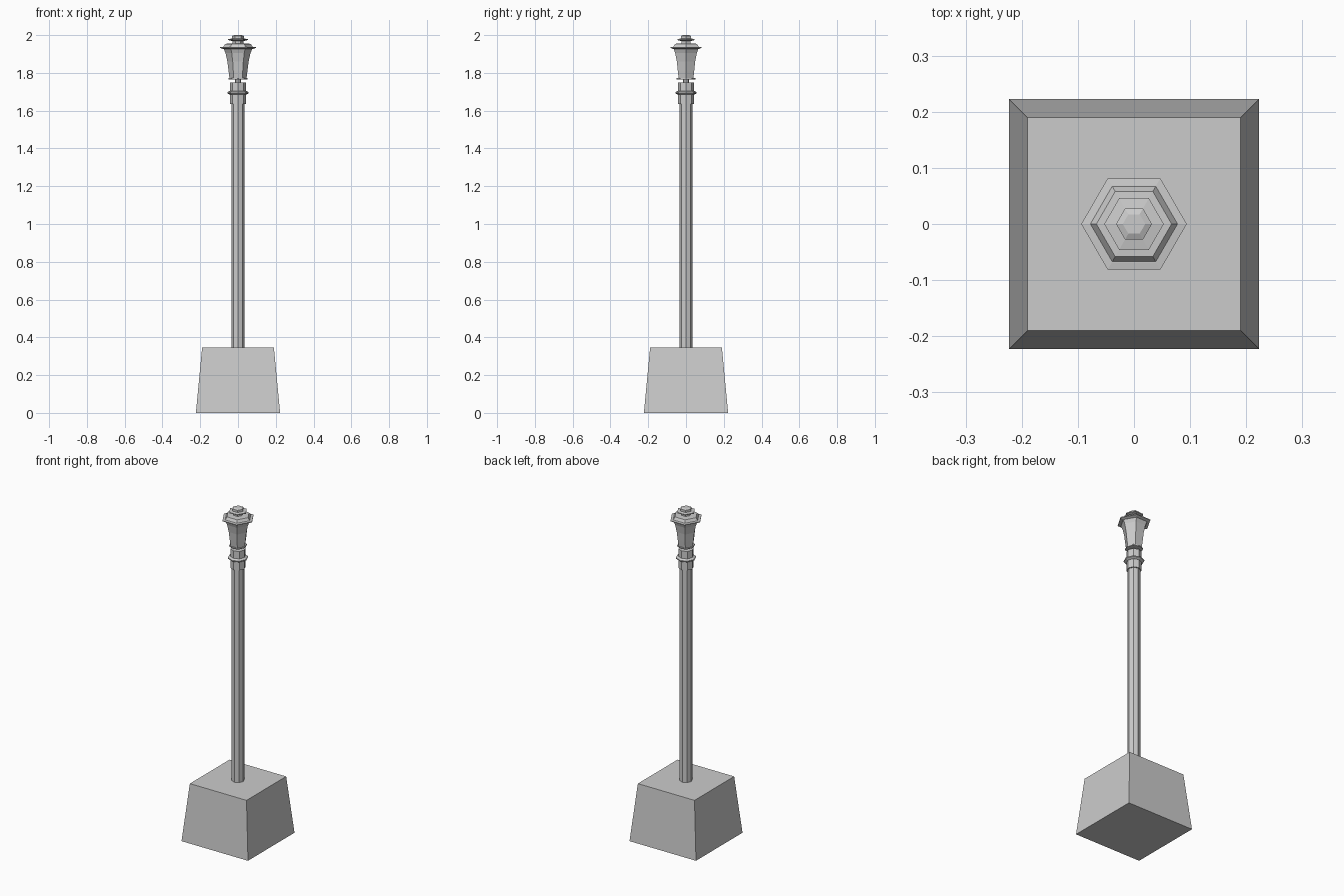
import bpy, bmesh
from math import cos, sin, pi

if "Cube" in bpy.data.objects:
    bpy.data.objects.remove(bpy.data.objects["Cube"])


def turned(name, sides, profile, phase=0.0):
    """Stack flat-faced polygon rings (radius, z) into one closed solid."""
    bm = bmesh.new()
    rings = []
    for r, z in profile:
        rings.append([bm.verts.new((r * cos(phase + 2 * pi * i / sides),
                                    r * sin(phase + 2 * pi * i / sides), z))
                      for i in range(sides)])
    for a, b in zip(rings, rings[1:]):
        for i in range(sides):
            j = (i + 1) % sides
            bm.faces.new((a[i], a[j], b[j], b[i]))
    bm.faces.new(rings[0][::-1])
    bm.faces.new(rings[-1])
    mesh = bpy.data.meshes.new(name)
    bm.to_mesh(mesh)
    bm.free()
    obj = bpy.data.objects.new(name, mesh)
    bpy.context.collection.objects.link(obj)
    return obj


R2 = 2 ** 0.5

# Tapered square plinth
turned("plinth", 4, [(0.223 * R2, 0), (0.19 * R2, 0.345)], pi / 4)

# Octagonal post
turned("post", 8, [(0.035, 0.345), (0.035, 1.64)])

# Collar with a thin projecting ring
turned("collar", 8, [(0.042, 1.635), (0.042, 1.75)])
turned("collar_ring", 8, [(0.044, 1.685), (0.056, 1.692),
                          (0.056, 1.698), (0.044, 1.705)])

# Narrow neck and lantern seat
turned("neck", 8, [(0.016, 1.75), (0.016, 1.768)])
turned("lantern_seat", 8, [(0.049, 1.766), (0.049, 1.772)])

# Flared hexagonal lantern
turned("lantern", 6, [(0.045, 1.772), (0.05, 1.81), (0.056, 1.86),
                      (0.066, 1.905), (0.077, 1.93)])

# Thin eave and sloped roof
turned("eave", 6, [(0.077, 1.926), (0.094, 1.932), (0.094, 1.936),
                   (0.079, 1.938)])
turned("roof", 6, [(0.079, 1.936), (0.067, 1.954), (0.028, 1.956)])

# Stepped finial
turned("finial", 6, [(0.028, 1.955), (0.028, 1.968), (0.053, 1.974),
                     (0.053, 1.979), (0.032, 1.982), (0.032, 1.995),
                     (0.02, 2.0)])
